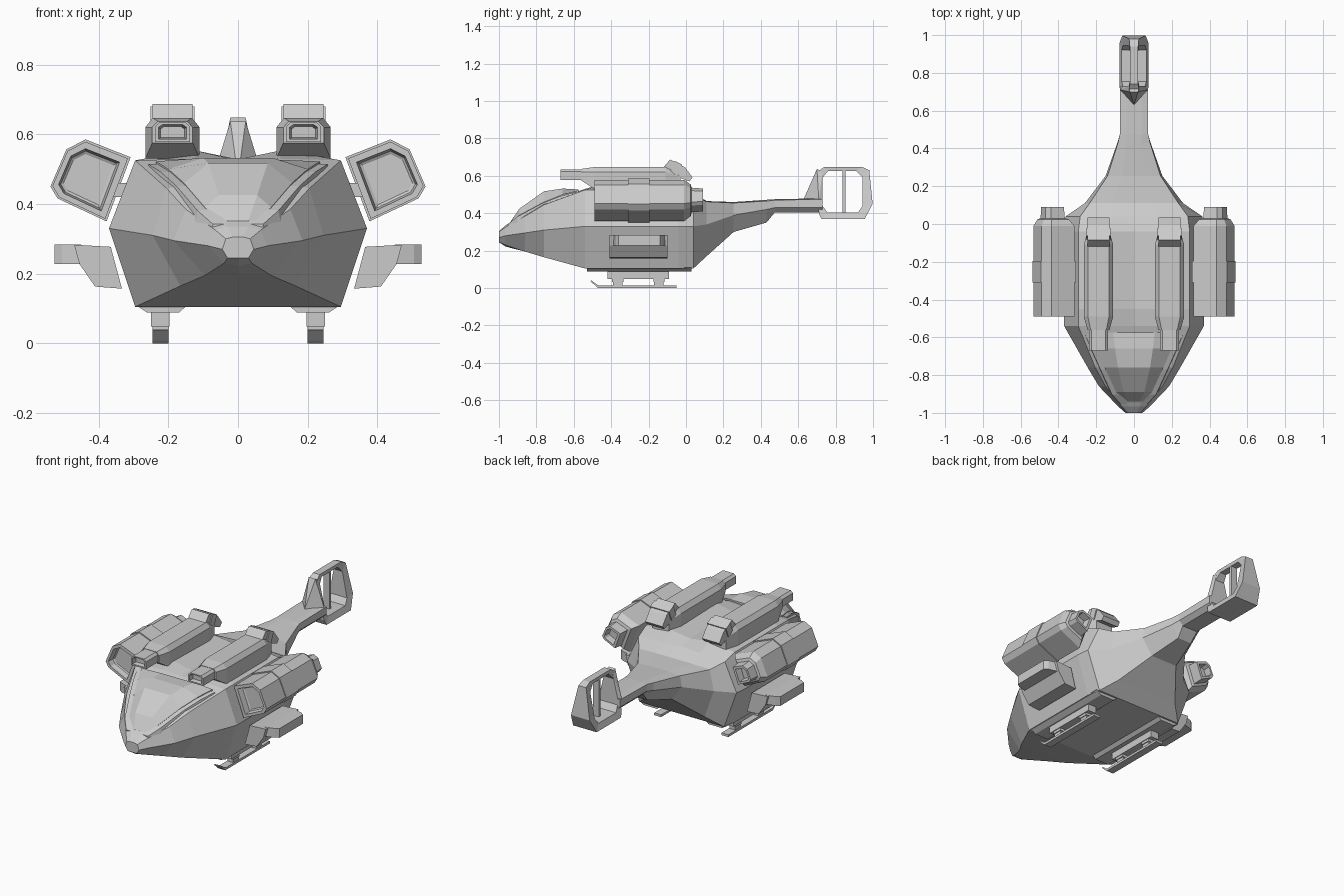
import bpy, bmesh


def loft(name, rings):
    """Skin equal-length closed rings of 3D points and cap both ends."""
    bm = bmesh.new()
    loops = [[bm.verts.new(p) for p in r] for r in rings]
    n = len(loops[0])
    for a, b in zip(loops, loops[1:]):
        for i in range(n):
            j = (i + 1) % n
            bm.faces.new((a[i], a[j], b[j], b[i]))
    bm.faces.new(loops[0])
    bm.faces.new(loops[-1])
    return finish(name, bm)


def finish(name, bm):
    bmesh.ops.recalc_face_normals(bm, faces=bm.faces)
    me = bpy.data.meshes.new(name)
    bm.to_mesh(me)
    bm.free()
    ob = bpy.data.objects.new(name, me)
    bpy.context.collection.objects.link(ob)
    return ob


def convex(name, pts):
    bm = bmesh.new()
    for p in pts:
        bm.verts.new(p)
    bmesh.ops.convex_hull(bm, input=bm.verts)
    return finish(name, bm)


def mirrored(ob):
    m = ob.modifiers.new("mirror", 'MIRROR')
    m.use_axis[0] = True
    return ob


def along_y(profile, y):
    return [(x, y, z) for x, z in profile]


def symmetric(half, y):
    """Half section from bottom centre to top centre, completed across x = 0."""
    return along_y(half + [(-x, z) for x, z in half[-2:0:-1]], y)


def side_extrude(name, profile, x0, x1):
    return loft(name, [[(x, y, z) for y, z in profile] for x in (x0, x1)])


def box(name, x, y, z):
    return convex(name, [(a, b, c) for a in x for b in y for c in z])


# Fuselage and tail boom: y, bottom z, then bottom, widest, shoulder, roof, top z
hull = [
    (-1.00, .245, (.030, .245), (.045, .27), (.035, .30), (.015, .305), .305),
    (-.965, .222, (.040, .230), (.085, .28), (.065, .325), (.03, .335), .335),
    (-.86, .195, (.095, .195), (.185, .295), (.150, .385), (.07, .40), .40),
    (-.76, .165, (.165, .165), (.245, .31), (.205, .445), (.10, .46), .46),
    (-.54, .105, (.295, .105), (.370, .33), (.295, .525), (.12, .53), .525),
    (-.45, .105, (.295, .105), (.370, .33), (.295, .525), (.13, .555), .528),
    (-.04, .105, (.295, .105), (.370, .33), (.295, .525), (.13, .545), .528),
    (.04, .105, (.280, .105), (.362, .33), (.285, .495), (.12, .505), .51),
    (.11, .170, (.200, .170), (.260, .34), (.235, .462), (.12, .465), .465),
    (.255, .300, (.085, .300), (.150, .39), (.140, .455), (.06, .46), .46),
    (.43, .350, (.045, .350), (.088, .42), (.085, .465), (.04, .472), .472),
    (.475, .405, (.050, .405), (.075, .43), (.075, .47), (.04, .475), .475),
    (.73, .405, (.050, .405), (.075, .43), (.075, .475), (.04, .48), .48),
]
loft("fuselage", [symmetric([(0, b), *mid, (0, t)], y) for y, b, *mid, t in hull])

# Canopy glass dome with a lower surrounding frame
glass = [(-.94, .05, .35, .03, .352), (-.89, .095, .39, .055, .425),
         (-.76, .155, .46, .085, .517), (-.66, .20, .50, .10, .532),
         (-.575, .235, .522, .11, .527)]
loft("canopy_glass", [symmetric([(0, z - .06), (w, z - .06), (w, z), (m, t), (0, t)], y)
                      for y, w, z, m, t in glass])
loft("canopy_frame", [symmetric([(0, z - .07), (w + .03, z - .07), (w + .022, z - .008),
                                 (w, z - .008), (0, z - .008)], y - .012)
                      for y, w, z, m, t in glass])

# Raised belly rails
mirrored(loft("belly_rail", [
    along_y([(.145, .11), (.17, .088), (.26, .088), (.293, .11)], y) for y in (-.53, .03)]))

# Tail ring around the vertical opening
outer = [(.70, .62), (.74, .648), (.94, .648), (.98, .63),
         (.998, .45), (.955, .368), (.725, .368), (.71, .40)]
inner = [(.73, .59), (.76, .627), (.91, .627), (.945, .59),
         (.945, .44), (.92, .405), (.755, .405), (.73, .44)]


def fin_ring(profile, side, trim):
    return [(side * (.022 + (.648 - z) * .2 - trim), y, z) for y, z in profile]


bm = bmesh.new()
loops = [[bm.verts.new(p) for p in r] for r in (
    fin_ring(outer, 1, 0), fin_ring(inner, 1, .005),
    fin_ring(inner, -1, .005), fin_ring(outer, -1, 0))]
for k in range(4):
    a, b = loops[k], loops[(k + 1) % 4]
    for i in range(8):
        j = (i + 1) % 8
        bm.faces.new((a[i], a[j], b[j], b[i]))
finish("tail_ring", bm)
convex("tail_fin", [(0, .63, .478)] + [(s * x, y, z) for s in (-1, 1) for x, y, z in
       ((.072, .71, .475), (.06, .73, .475), (.022, .70, .637), (.025, .73, .62))])
box("tail_post", (-.02, .02), (.836, .852), (.39, .635))

# Side nacelles: tilted section swept through bands, with recessed ends
section = [(.437, .585), (.308, .534), (.377, .350), (.518, .416), (.538, .45), (.492, .557)]
cx, cz = .44, .475
stations = [(-.45, .62), (-.455, .70), (-.49, .76), (-.49, .94), (-.31, .94), (-.31, 1),
            (-.195, 1), (-.195, .94), (-.01, .94), (.025, .72), (.03, .56),
            (.09, .52), (.09, .38), (.05, .32)]
mirrored(loft("side_nacelle", [
    along_y([(cx + (x - cx) * s, cz + (z - cz) * s) for x, z in section], y)
    for y, s in stations]))
mirrored(box("nacelle_mount", (.30, .37), (-.32, -.18), (.42, .46)))

# Roof pods: chamfered body, front intake barrel, angled exhaust
px = .188


def pod_section(w, low, mid, top, y):
    c = w * .72
    return along_y([(px - w, low), (px + w, low), (px + w, mid),
                    (px + c, top), (px - c, top), (px - w, mid)], y)


mirrored(loft("roof_pod", [
    pod_section(.058, .575, .62, .637, -.56), pod_section(.078, .53, .62, .647, -.49),
    pod_section(.078, .53, .62, .647, -.11), pod_section(.055, .53, .60, .63, -.03)]))
mirrored(loft("pod_intake", [
    pod_section(.034, .59, .615, .622, -.645), pod_section(.040, .586, .62, .628, -.67),
    pod_section(.05, .578, .622, .635, -.67), pod_section(.05, .578, .622, .635, -.50)]))
mirrored(side_extrude("pod_exhaust", [(-.13, .635), (-.085, .687), (-.005, .645), (.035, .592),
                                      (.018, .57), (-.06, .60)], px - .057, px + .057))
mirrored(side_extrude("exhaust_band", [(-.085, .62), (-.06, .68), (-.02, .66), (-.045, .60)],
                      px - .063, px + .063))

# Stub wings: broad root block and narrower tip
mirrored(loft("stub_wing", [
    along_y([(.365, .277), (.333, .157), (.41, .163), (.455, .228), (.47, .283)], y)
    for y in (-.41, -.10)]))
mirrored(convex("stub_wing_tip", [(x, y, z) for x, a, b in
                ((.45, -.39, -.11), (.505, -.375, -.125), (.527, -.36, -.14))
                for y in (a, b) for z in (.228, .283)]))

# Landing skids
mirrored(side_extrude("skid", [(-.512, .038), (-.48, .008), (-.47, 0), (-.05, 0),
                               (-.05, .014), (-.465, .014), (-.478, .02), (-.505, .04)],
                      .20, .245))
mirrored(box("skid_beam", (.196, .25), (-.42, -.09), (.048, .10)))
for tag, y in (("front", -.365), ("rear", -.145)):
    mirrored(box(tag + "_skid_strut", (.205, .24), (y - .025, y + .025), (.01, .035)))
    mirrored(box(tag + "_skid_collar", (.20, .245), (y - .03, y + .03), (.033, .05)))
